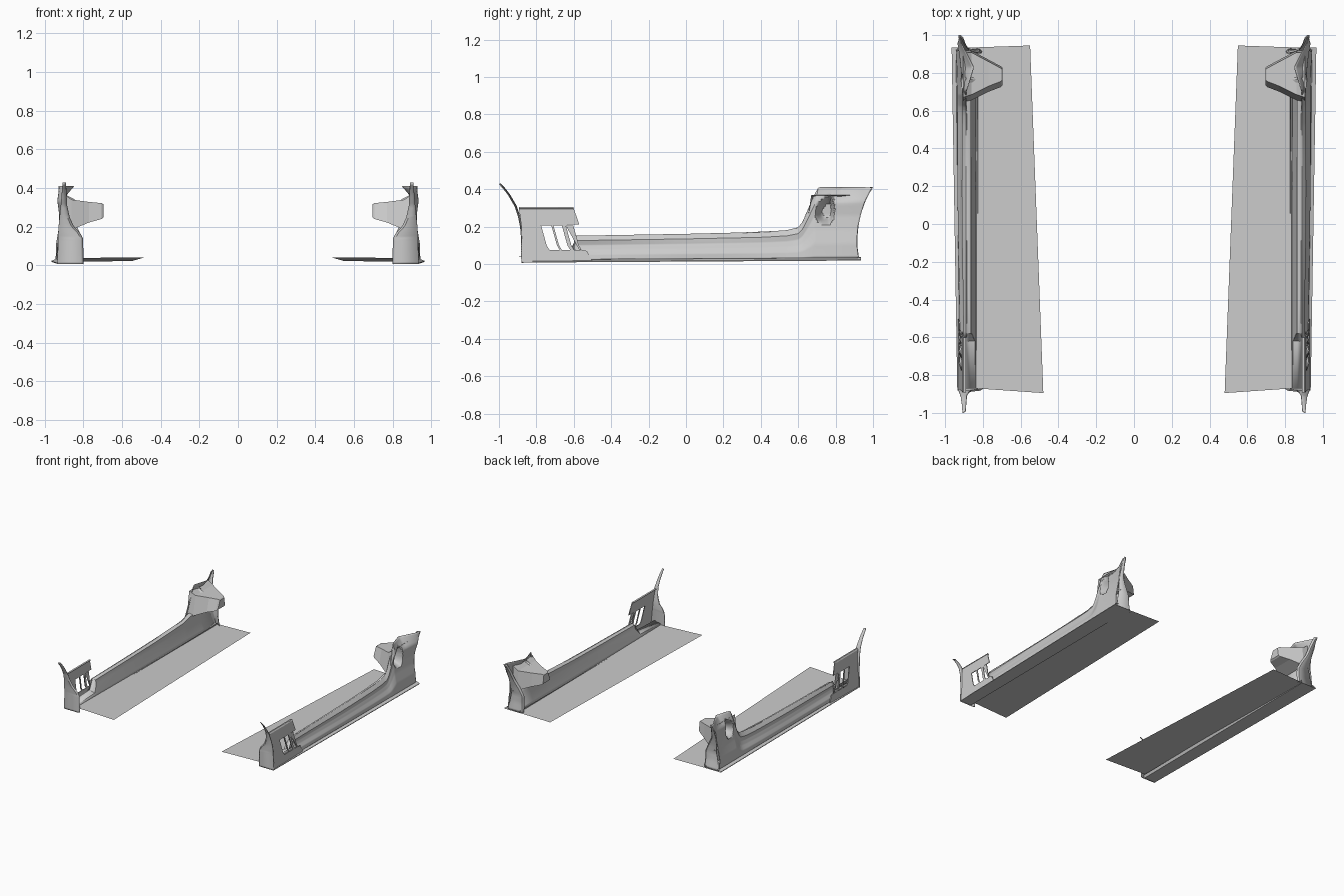
import bpy, math
from mathutils import Vector

if "Cube" in bpy.data.objects:
    bpy.data.objects.remove(bpy.data.objects["Cube"])


def lerp_table(table, v):
    """Piecewise linear lookup; table rows are (key, value...)."""
    if v <= table[0][0]:
        return table[0][1:]
    for a, b in zip(table, table[1:]):
        if v <= b[0]:
            t = (v - a[0]) / (b[0] - a[0])
            return tuple(p + (q - p) * t for p, q in zip(a[1:], b[1:]))
    return table[-1][1:]


def finish(name, mesh, thick=0.0, smooth=True):
    ob = bpy.data.objects.new(name, mesh)
    bpy.context.collection.objects.link(ob)
    bpy.ops.object.select_all(action='DESELECT')
    ob.select_set(True)
    bpy.context.view_layer.objects.active = ob
    if smooth:
        bpy.ops.object.shade_smooth_by_angle(angle=math.radians(35))
    if thick:
        m = ob.modifiers.new("thickness", 'SOLIDIFY')
        m.thickness, m.offset = thick, 0
    m = ob.modifiers.new("other_side", 'MIRROR')
    m.use_axis = (True, False, False)
    m.use_mirror_merge = False
    return ob


def loft(name, rows, thick=0.0, closed=False, cap=False, smooth=True):
    n = len(rows[0])
    verts = [p for r in rows for p in r]
    faces = []
    for i in range(len(rows) - 1):
        for j in range(n if closed else n - 1):
            k = (j + 1) % n
            faces.append((i * n + j, i * n + k, (i + 1) * n + k, (i + 1) * n + j))
    if cap:
        faces.append(tuple(range((len(rows) - 1) * n, len(rows) * n)))
    me = bpy.data.meshes.new(name)
    me.from_pydata(verts, [], faces)
    me.update()
    return finish(name, me, thick, smooth)


def base_z(y):
    return 0.013 + 0.006 * y


def edge_x(y):
    return 0.95 + 0.0165 * y


# wheel arch edge at the back (z -> y) and top line of the skirt (y -> z)
REAR = [(0.02, 0.925), (0.09, 0.915), (0.15, 0.915), (0.21, 0.921), (0.27, 0.934),
        (0.33, 0.955), (0.37, 0.973), (0.41, 0.998)]
TOP = [(-0.6, 0.15), (0.0, 0.16), (0.4, 0.17), (0.54, 0.18), (0.6, 0.195), (0.625, 0.225),
       (0.645, 0.275), (0.665, 0.33), (0.69, 0.41)]
PROFILE = [(0.0, 0.93), (0.2, 0.927), (0.4, 0.912), (0.6, 0.903), (0.8, 0.906), (1.0, 0.887)]


def outer_point(y, t):
    top = lerp_table(TOP, y)[0]
    z0 = base_z(y) + 0.015
    z = z0 + (top - z0) * t
    x = lerp_table(PROFILE, t)[0] + 0.012 * y * (1 - t)
    x += 0.006 * math.sin(4 * y + 1.0) * math.sin(math.pi * t)   # long sculpted swell
    yy = y
    if y > 0.6:
        f = (y - 0.6) / 0.33
        yy = 0.6 + f * (lerp_table(REAR, z)[0] - 0.6)
        x += 0.035 * t * f ** 2
        # folded-in upper edge of the rear fin
        fold = max(0, 1 - abs(yy - 0.83) / 0.13) * max(0, min(1, (z - 0.33) / 0.08))
        x -= 0.05 * fold
        # intake recess with a sharp rear lip
        dy = (yy - 0.765) / (0.028 if yy > 0.765 else 0.075)
        dz = (z - 0.285 - 0.25 * (yy - 0.75)) / 0.075
        r = math.hypot(dy, dz)
        if r < 1:
            x -= 0.085 * min(1, 2.2 * (1 - r))
    return (x, yy, z)


# outer skirt panel, rising into the rear fin
ys = [-0.6 + 1.2 * i / 40 for i in range(40)] + [0.6 + 0.33 * i / 48 for i in range(49)]
loft("skirt_panel", [[outer_point(y, j / 30) for j in range(31)] for y in ys], 0.004)

# inner sloping wall of the skirt
rows = []
for y, h in [(-0.87, 0.06), (-0.62, 0.07), (-0.58, 0.15), (-0.2, 0.155), (0.2, 0.163),
             (0.54, 0.178), (0.62, 0.2), (0.75, 0.21), (0.915, 0.2)]:
    s = 0.015 * max(0, y)
    rows.append([(0.835 + s * 0.3, y, 0.025), (0.838 + s * 0.3, y, 0.045),
                 (0.835 + (h - 0.03) * 0.2, y, h * 0.65 + 0.01),
                 (0.865, y, h - 0.01), (0.89, y, h)])
loft("inner_sill", rows, 0.003)

# bottom flange with a narrow outer lip
rows = []
for i in range(13):
    y = -0.875 + 1.81 * i / 12
    z, e = base_z(y), edge_x(y)
    rows.append([(0.825, y, z + 0.02), (0.835, y, z), (e, y, z),
                 (e, y, z + 0.005), (e - 0.03, y, z + 0.016)])
loft("bottom_flange", rows, smooth=False)

# flat floor panel
loft("floor_panel", [[(0.48, -0.895, 0.042), (0.84, -0.87, 0.038)],
                     [(0.55, 0.945, 0.022), (0.84, 0.935, 0.02)]], smooth=False)

# front wheel arch blade: z, y, inner x, outer x
BLADE = [(0.006, -0.878, 0.80, 0.935), (0.14, -0.88, 0.803, 0.93), (0.17, -0.882, 0.82, 0.93),
         (0.20, -0.885, 0.85, 0.928), (0.25, -0.895, 0.872, 0.923), (0.31, -0.915, 0.885, 0.917),
         (0.37, -0.95, 0.888, 0.912), (0.40, -0.973, 0.89, 0.91), (0.428, -0.998, 0.891, 0.907)]
rows = []
for i in range(33):
    z = 0.006 + 0.422 * i / 32
    y, a, b = lerp_table(BLADE, z)
    rows.append([(a, y + 0.008, z), (a + 0.012, y, z), (b, y, z)])
loft("front_arch_blade", rows, 0.005)

# rear wheel arch return
RETURN = [(0.02, 0.805, 0.94), (0.15, 0.81, 0.915), (0.20, 0.835, 0.918),
          (0.27, 0.875, 0.922), (0.41, 0.905, 0.929)]
rows = []
for i in range(25):
    z = 0.02 + 0.39 * i / 24
    a, b = lerp_table(RETURN, z)
    y = lerp_table(REAR, z)[0]
    rows.append([(a, y - 0.012, z), (a + 0.012, y, z), (b, y, z)])
loft("rear_arch_return", rows, 0.004)

# vented front plate: flat outline with three slanted openings
cu = bpy.data.curves.new("vent_outline", 'CURVE')
cu.dimensions, cu.fill_mode, cu.extrude = '2D', 'BOTH', 0.003
outlines = [[(-0.877, 0.012), (-0.5, 0.014), (-0.53, 0.07), (-0.572, 0.078), (-0.595, 0.12),
             (-0.632, 0.21), (-0.57, 0.21), (-0.602, 0.302), (-0.893, 0.298), (-0.88, 0.2)]]
for i in range(3):
    y = -0.775 + 0.066 * i
    w = 0.055 if i == 0 else 0.045
    if i == 2:
        w = 0.04
    outlines.append([(y, 0.207), (y + 0.03, 0.1), (y + 0.045, 0.075), (y + 0.045 + w, 0.075),
                     (y + 0.03 + w, 0.1), (y + w, 0.207)])
for pts in outlines:
    sp = cu.splines.new('POLY')
    sp.points.add(len(pts) - 1)
    for p, (u, v) in zip(sp.points, pts):
        p.co = (u, v, 0, 1)
    sp.use_cyclic_u = True
tmp = bpy.data.objects.new("vent_outline", cu)
bpy.context.collection.objects.link(tmp)
dg = bpy.context.evaluated_depsgraph_get()
me = bpy.data.meshes.new_from_object(tmp.evaluated_get(dg))
bpy.data.objects.remove(tmp)
for v in me.vertices:
    u, h, w = v.co
    v.co = Vector((0.93 - 0.09 * h + w, u, h))
finish("front_vent_plate", me, smooth=False)

# folded top strip of the vent plate
loft("vent_top_strip", [[(0.908, y, 0.295), (0.902, y, 0.304), (0.89, y, 0.302)]
                        for y in (-0.893, -0.602)], 0.003, smooth=False)

# air duct behind the rear intake, four-sided and tapering inward
rings = [(0.905, 0.64, 0.92, 0.17, 0.37), (0.86, 0.655, 0.918, 0.185, 0.34),
         (0.77, 0.70, 0.87, 0.222, 0.328), (0.705, 0.725, 0.835, 0.24, 0.322),
         (0.695, 0.735, 0.828, 0.248, 0.315)]
loft("air_duct", [[(x, y0, z0), (x, y1, z0), (x, y1 - 0.01, z1), (x, y0 + 0.03, z1)]
                  for x, y0, y1, z0, z1 in rings], closed=True, cap=True, smooth=False)
